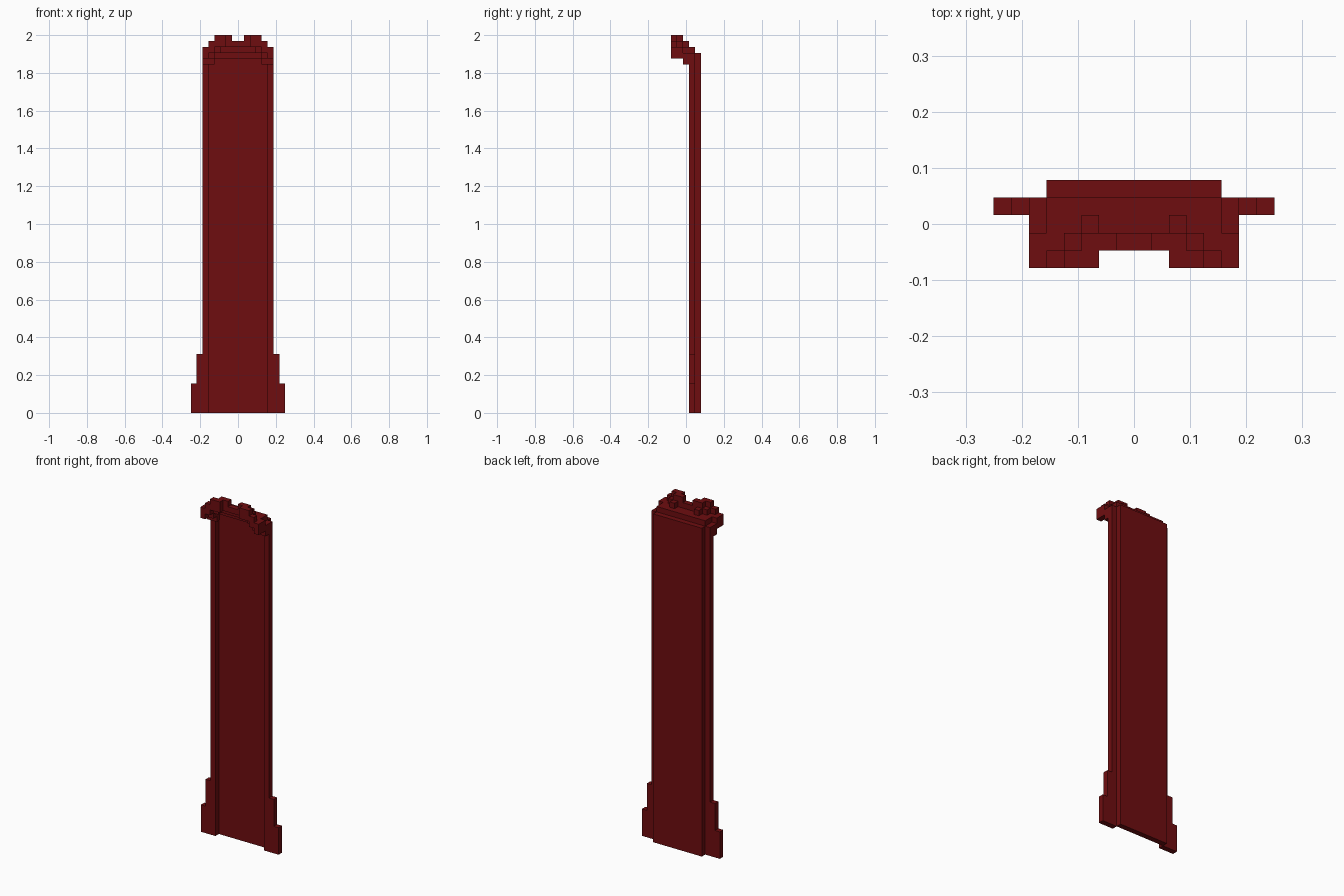
import bpy, bmesh
from mathutils import Matrix, Vector

cube = bpy.data.objects.get("Cube")
if cube:
    bpy.data.objects.remove(cube, do_unlink=True)

U = 1 / 32          # one block
Y0 = -2.5           # front edge of the model, in blocks

# Single dark red cloth colour
red = bpy.data.materials.new("dark_red")
red.use_nodes = True
colour = (0.156, 0.004, 0.005, 1)
red.diffuse_color = colour
bsdf = red.node_tree.nodes["Principled BSDF"]
bsdf.inputs["Base Color"].default_value = colour
bsdf.inputs["Roughness"].default_value = 0.8


def build(name, boxes, mirrored=False):
    """Each box is (x0, x1, row, z0, z1) in blocks; row 0 is the front row."""
    bm = bmesh.new()
    for x0, x1, row, z0, z1 in boxes:
        spans = [(x0, x1)] + ([(-x1, -x0)] if mirrored else [])
        for a, b in spans:
            centre = Vector(((a + b) / 2, Y0 + row + 0.5, (z0 + z1) / 2)) * U
            size = Vector((b - a, 1, z1 - z0)) * U
            bmesh.ops.create_cube(
                bm, size=1,
                matrix=Matrix.Translation(centre) @ Matrix.Diagonal(size).to_4x4())
    mesh = bpy.data.meshes.new(name)
    bm.to_mesh(mesh)
    bm.free()
    mesh.materials.append(red)
    obj = bpy.data.objects.new(name, mesh)
    bpy.context.collection.objects.link(obj)
    return obj


# Long back cloth and the raised strips along its edges
build("back_panel", [(-5, 5, 4, 0, 61)])
build("side_strips", [(5, 6, 3, 0, 61)], True)

# Stepped flare at the bottom hem
build("hem_flares", [(6, 7, 3, 0, 10), (7, 8, 3, 0, 5)], True)

# Cloth stepping forward over the shoulders
build("shoulder_fold", [(-5, 5, 3, 60, 62), (-4, 4, 2, 61, 62)])
build("shoulder_corners", [(5, 6, 2, 59, 61), (4, 5, 2, 59, 62)], True)

# Collar rising at each side of the neck
build("collar_middle", [(-1, 1, 1, 62, 63)])
build("collar_sides", [(4, 6, 1, 60, 62), (3, 4, 1, 61, 63),
                       (1, 3, 1, 62, 64), (2, 3, 2, 62, 63)], True)

# Front clasps
build("front_clasps", [(5, 6, 0, 60, 62), (4, 5, 0, 61, 63),
                       (2, 4, 0, 62, 64)], True)
